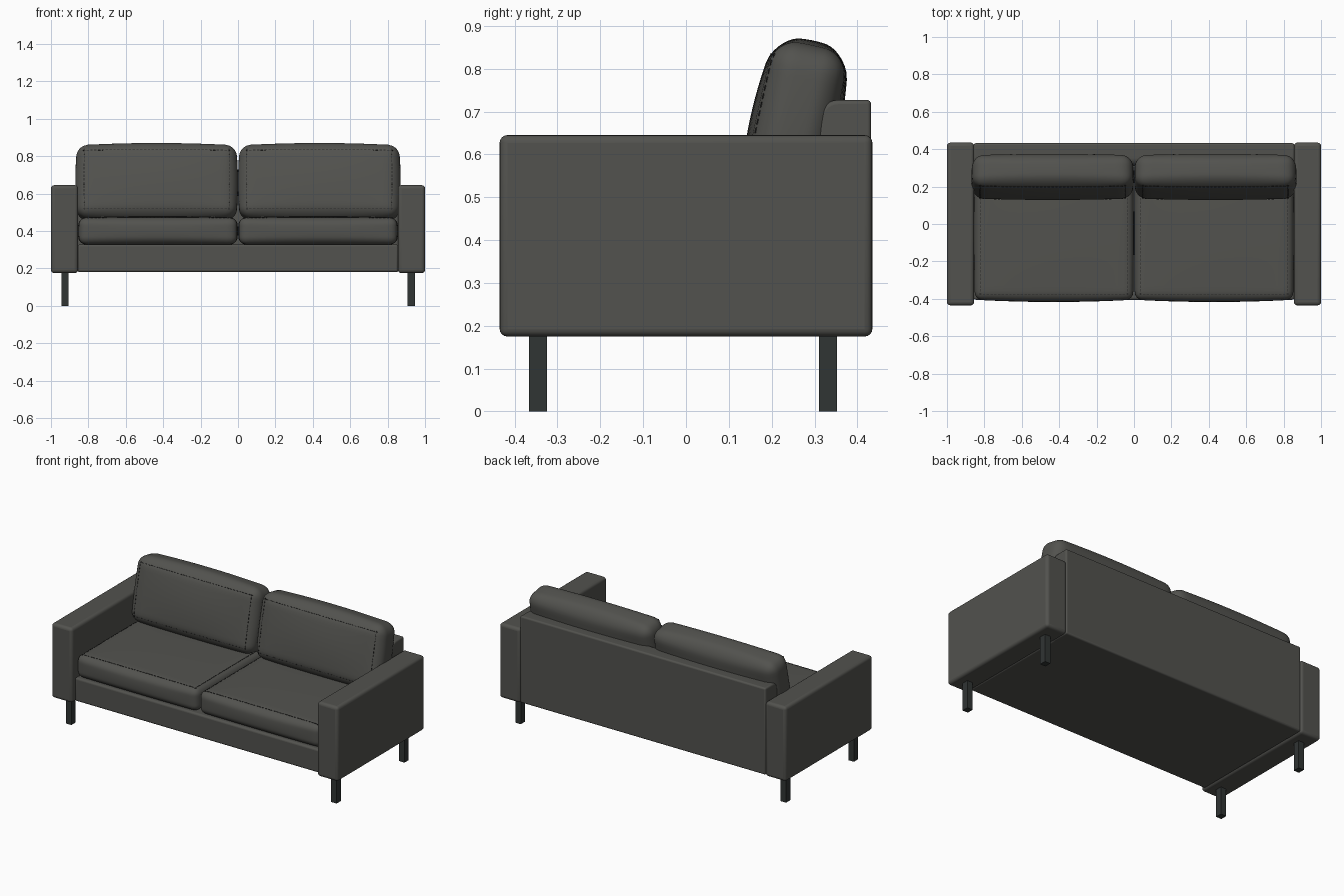
import bpy, bmesh, math
from mathutils import Matrix, Vector

if "Cube" in bpy.data.objects:
    bpy.data.objects.remove(bpy.data.objects["Cube"])


def material(name, color):
    m = bpy.data.materials.new(name)
    m.diffuse_color = color
    m.use_nodes = True
    m.node_tree.nodes["Principled BSDF"].inputs["Base Color"].default_value = m.diffuse_color
    return m


FABRIC = material("dark_fabric", (0.085, 0.085, 0.077, 1))
LEG = material("leg_black", (0.03, 0.035, 0.034, 1))
THREAD = material("thread", (0.02, 0.02, 0.02, 1))


def finish(name, bm, mat, matrix=Matrix(), bevel=0.0, smooth=True):
    me = bpy.data.meshes.new(name)
    bm.to_mesh(me)
    bm.free()
    me.materials.append(mat)
    ob = bpy.data.objects.new(name, me)
    ob.matrix_world = matrix
    bpy.context.collection.objects.link(ob)
    if bevel:
        mod = ob.modifiers.new("bevel", "BEVEL")
        mod.width, mod.segments, mod.limit_method = bevel, 4, 'ANGLE'
    if smooth:
        bpy.ops.object.select_all(action='DESELECT')
        ob.select_set(True)
        bpy.context.view_layer.objects.active = ob
        bpy.ops.object.shade_smooth_by_angle(angle=math.radians(35))
    return ob


def box(name, lo, hi, mat=FABRIC, bevel=0.0, round_front=0.0):
    lo, hi = Vector(lo), Vector(hi)
    bm = bmesh.new()
    bmesh.ops.create_cube(bm, size=1, matrix=Matrix.Translation((lo + hi) / 2)
                          @ Matrix.Diagonal((hi - lo).to_4d()))
    if round_front:
        edges = [e for e in bm.edges if all(
            abs(v.co.z - hi.z) < 1e-5 and abs(v.co.y - lo.y) < 1e-5 for v in e.verts)]
        bmesh.ops.bevel(bm, geom=edges, offset=round_front, segments=7,
                        profile=0.5, affect='EDGES')
    return finish(name, bm, mat, bevel=bevel, smooth=bevel > 0)


def puffed(q, half, r, puff):
    # rounded box point with each face swollen toward its middle
    inner = Vector([max(-h + r, min(h - r, c)) for c, h in zip(q, half)])
    p = inner + (q - inner).normalized() * r
    u = [p[i] / half[i] for i in range(3)]
    for a in range(3):
        b, c = (a + 1) % 3, (a + 2) % 3
        p[a] += puff[a] * u[a] * (1 - u[b] ** 2) * (1 - u[c] ** 2)
    return p


def cushion(name, size, r, puff, matrix, inset):
    half = Vector(size) / 2
    bm = bmesh.new()
    bmesh.ops.create_cube(bm, size=2)
    bmesh.ops.subdivide_edges(bm, edges=bm.edges[:], cuts=23, use_grid_fill=True)
    for v in bm.verts:
        q = Vector([math.sin(c * math.pi / 2) * h for c, h in zip(v.co, half)])
        v.co = puffed(q, half, r, puff)
    finish(name, bm, FABRIC, matrix)

    # dashed stitching around the visible face
    bm = bmesh.new()
    for a, b in ((0, 1), (1, 0)):
        reach = half[a] - inset
        n = int(2 * reach / 0.02)
        for side in (-1, 1):
            for i in range(n + 1):
                q = Vector((0, 0, half.z))
                q[a] = -reach + 2 * reach * i / n
                q[b] = side * (half[b] - inset)
                scale = Vector((0.003, 0.003, 0.003))
                scale[a] = 0.013
                bmesh.ops.create_cube(bm, size=1, matrix=Matrix.Translation(
                    puffed(q, half, r, puff)) @ Matrix.Diagonal(scale.to_4d()))
    finish(name + "_stitching", bm, THREAD, matrix, smooth=False)


# frame
box("base", (-0.857, -0.405, 0.18), (0.857, 0.42, 0.328), bevel=0.012)
box("backrest", (-0.857, 0.31, 0.18), (0.857, 0.432, 0.727), bevel=0.01, round_front=0.045)

for s, label in ((-1, "left"), (1, "right")):
    # arm and its two legs
    xs = sorted((s * 0.855, s))
    box(label + "_arm", (xs[0], -0.435, 0.175), (xs[1], 0.435, 0.645), bevel=0.018)
    lx = sorted((s * 0.907, s * 0.945))
    for y, end in ((-0.345, "front"), (0.331, "back")):
        box(f"{label}_{end}_leg", (lx[0], y - 0.021, 0), (lx[1], y + 0.021, 0.18), LEG)

    # seat cushion
    cushion(label + "_seat_cushion", (0.848, 0.71, 0.145), 0.042, (0.003, 0.012, 0.008),
            Matrix.Translation((s * 0.428, -0.05, 0.4)), 0.03)
    # leaning back cushion
    cushion(label + "_back_cushion", (0.85, 0.395, 0.175), 0.058, (0.01, 0.015, 0.018),
            Matrix.Translation((s * 0.435, 0.252, 0.658))
            @ Matrix.Rotation(math.radians(78), 4, 'X'), 0.036)
